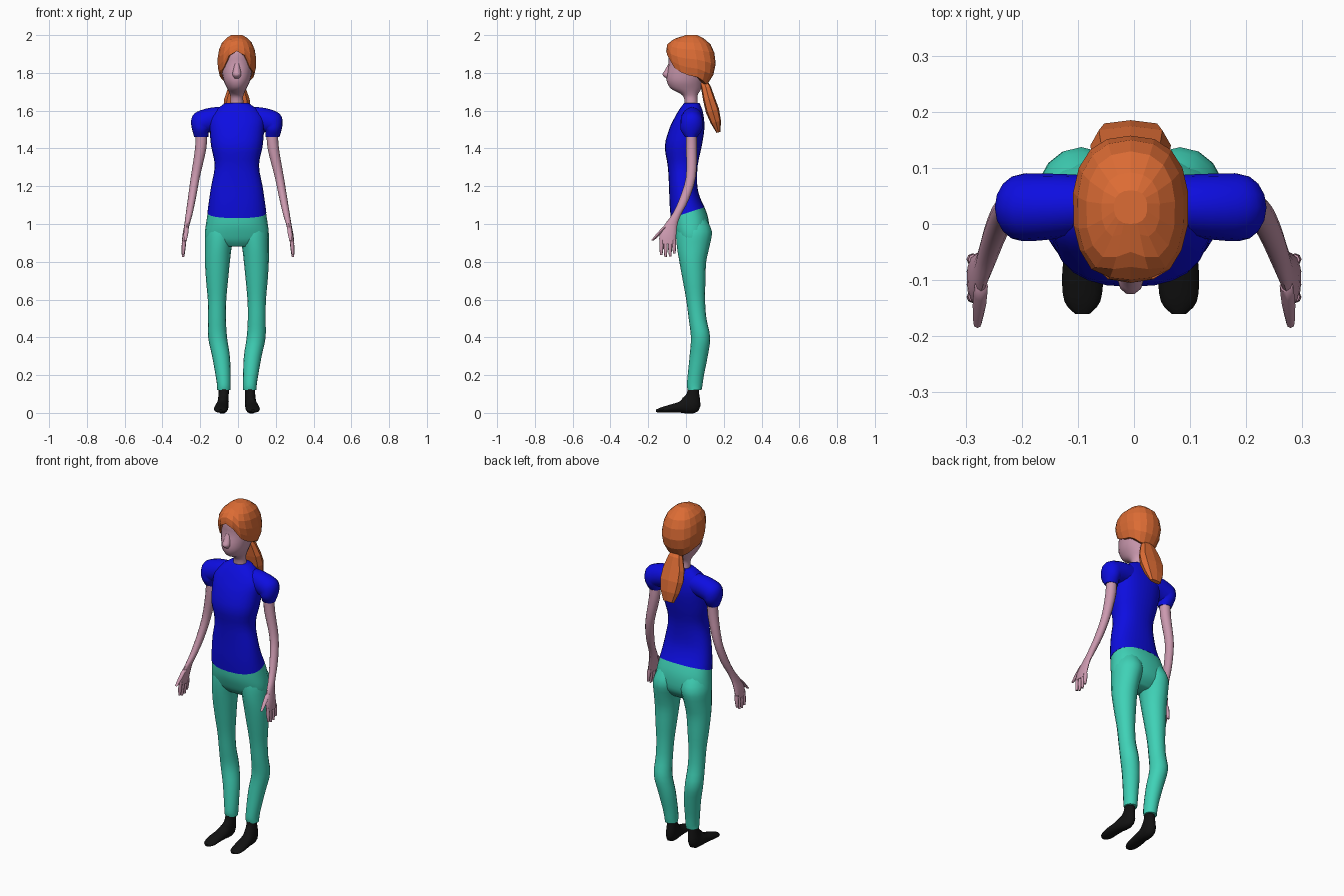
import bpy, bmesh, math
from mathutils import Vector, Euler

CX = -0.006  # body centre line


def material(name, rgb):
    m = bpy.data.materials.new(name)
    m.diffuse_color = (*rgb, 1)
    return m


SKIN = material("skin_pink", (0.60, 0.32, 0.43))
BLUE = material("shirt_blue", (0.004, 0.004, 0.75))
TEAL = material("trouser_teal", (0.05, 0.64, 0.47))
HAIR = material("hair_orange", (0.72, 0.15, 0.035))
BLACK = material("shoe_black", (0.006, 0.006, 0.006))


def spow(v, e):
    return math.copysign(abs(v) ** e, v)


def spline(rows, steps):
    """Smoothly interpolate rows of numbers."""
    out = []
    for i in range(len(rows) - 1):
        p = [rows[max(0, min(len(rows) - 1, i + k))] for k in (-1, 0, 1, 2)]
        for j in range(steps):
            t = j / steps
            out.append([0.5 * (2 * b + (c - a) * t + (2 * a - 5 * b + 4 * c - d) * t * t
                               + (3 * b - a - 3 * c + d) * t ** 3) for a, b, c, d in zip(*p)])
    return out + [list(rows[-1])]


def skin_rings(name, rings, mat, smooth=True):
    """Bridge equal-sized point rings into a closed object."""
    bm = bmesh.new()
    vr = [[bm.verts.new(p) for p in r] for r in rings]
    n = len(vr[0])
    for a, b in zip(vr, vr[1:]):
        for i in range(n):
            bm.faces.new((a[i], a[(i + 1) % n], b[(i + 1) % n], b[i]))
    bm.faces.new(vr[0])
    bm.faces.new(vr[-1])
    bmesh.ops.recalc_face_normals(bm, faces=bm.faces)
    me = bpy.data.meshes.new(name)
    bm.to_mesh(me)
    bm.free()
    me.materials.append(mat)
    ob = bpy.data.objects.new(name, me)
    bpy.context.collection.objects.link(ob)
    if smooth:
        bpy.ops.object.select_all(action='DESELECT')
        ob.select_set(True)
        bpy.context.view_layer.objects.active = ob
        bpy.ops.object.shade_smooth_by_angle(angle=math.radians(50))
    return ob


def loft(name, rows, mat, n=16, steps=3, e=1.0, s=1, cx=lambda z: CX, smooth=True):
    """Rows are x, y, z, radius a, radius b, pitch, roll (degrees)."""
    rows = [tuple(r) + (0,) * (7 - len(r)) for r in rows]
    rings = []
    for x, y, z, a, b, pitch, roll in spline(rows, steps):
        rot = Euler((math.radians(pitch), math.radians(roll), 0)).to_matrix()
        ring = []
        for i in range(n):
            t = math.tau * i / n
            p = rot @ Vector((a * spow(math.cos(t), e), b * spow(math.sin(t), e), 0))
            ring.append((s * (x + p.x) + cx(z), y + p.y, z + p.z))
        rings.append(ring)
    return skin_rings(name, rings, mat, smooth)


def stack(rows):
    """Turn z, half width, front y, back y, pitch into loft rows."""
    return [(0, (r[2] + r[3]) / 2, r[0], r[1], (r[3] - r[2]) / 2, *r[4:]) for r in rows]


# Shirt body with a hem that rises towards the back
loft("shirt_body", stack([
    (1.06, .156, -.085, .103, 18), (1.12, .148, -.088, .078, 10), (1.20, .136, -.09, .06, 0),
    (1.31, .117, -.097, .062, 0), (1.41, .136, -.112, .083, 0), (1.50, .144, -.09, .097, 0),
    (1.56, .145, -.062, .095, 0), (1.605, .11, -.036, .086, 0), (1.64, .062, -.01, .072, 0)]),
    BLUE, n=24, e=.85)

# Trouser seat
loft("trouser_seat", stack([
    (1.062, .154, -.083, .102, 18), (1.01, .162, -.076, .12, 10), (.95, .169, -.062, .122, 0),
    (.91, .160, -.045, .105, 0), (.88, .10, -.02, .075, 0)]), TEAL, n=24, e=.85)

# Head, neck and nose
loft("head", stack([
    (1.61, .04, -.005, .065), (1.665, .033, -.01, .06), (1.69, .038, -.03, .065),
    (1.715, .05, -.078, .08), (1.75, .067, -.1, .09), (1.79, .077, -.103, .105),
    (1.85, .086, -.092, .12), (1.92, .083, -.09, .12), (1.97, .05, -.04, .08)]), SKIN, n=20)
loft("nose", [(0, -.085, 1.85, .012, .008), (0, -.092, 1.815, .02, .02),
              (0, -.1, 1.79, .023, .026), (0, -.092, 1.77, .014, .012)], SKIN, n=10)

# Hair cap: faceted shell whose lower edge frames the face
PROFILE = [(1.72, .06, -.03, .095), (1.75, .078, -.05, .125), (1.80, .098, -.075, .15),
           (1.85, .105, -.095, .158), (1.90, .102, -.107, .153), (1.95, .088, -.1, .132),
           (1.98, .064, -.065, .1), (2.0, .03, 0, .06)]
EDGE = [(0, 1.915), (22, 1.89), (42, 1.82), (75, 1.79), (105, 1.775), (135, 1.745), (180, 1.735)]


def lerp_table(table, v):
    for a, b in zip(table, table[1:]):
        if v <= b[0]:
            k = max(0, (v - a[0]) / (b[0] - a[0]))
            return [p + (q - p) * k for p, q in zip(a, b)]
    return table[-1]


def hair_point(deg, z, shrink=1.0):
    _, w, f, b = lerp_table(PROFILE, z)
    t = math.radians(deg)
    return (CX + shrink * w * spow(math.sin(t), .85),
            (f + b) / 2 - shrink * (b - f) / 2 * spow(math.cos(t), .85), z)


angles = [360 * i / 18 for i in range(18)]
edges = [lerp_table(EDGE, min(a, 360 - a))[1] for a in angles]
rings = [[hair_point(a, z0, .84) for a, z0 in zip(angles, edges)]]
for k in (0, .2, .42, .65, .82, .94, 1):
    rings.append([hair_point(a, z0 + (2.0 - z0) * k) for a, z0 in zip(angles, edges)])
skin_rings("hair_cap", rings, HAIR, smooth=False)

# Ponytail
loft("ponytail", [
    (0, .09, 1.76, .025, .018, 15), (0, .105, 1.725, .045, .026, 15), (0, .122, 1.66, .068, .032, 15),
    (0, .14, 1.60, .072, .036, 15), (0, .158, 1.54, .06, .028, 15), (0, .172, 1.485, .035, .011, 15)],
    HAIR, n=8, steps=1, e=.7, smooth=False)


def arm_cx(z):
    """The hands are centred slightly apart from the shoulders."""
    return CX * max(0, min(1, (z - .95) / .5))


def digit(name, a, b, r, s):
    mid = [(p + q) / 2 for p, q in zip(a, b)]
    loft(name, [(*a, r, r), (*mid, r, r), (*b, r * .6, r * .6)], SKIN, n=8, steps=2, s=s, cx=arm_cx)


for s, side in ((-1, "left"), (1, "right")):
    # Puffed sleeve
    loft(side + "_sleeve", [
        (.05, .035, 1.56, .06, .05, 0, -90), (.12, .032, 1.555, .063, .057, 0, -90),
        (.17, .03, 1.543, .063, .06, 0, -70), (.19, .03, 1.53, .061, .06, 0, -40),
        (.194, .028, 1.497, .045, .056, 0, -10), (.188, .027, 1.46, .037, .032, 0, 0)],
        BLUE, s=s)
    # Arm and palm
    loft(side + "_arm", [
        (.188, .028, 1.49, .03, .028), (.192, .029, 1.40, .03, .029), (.222, .026, 1.25, .024, .026),
        (.243, -.01, 1.13, .021, .026), (.258, -.05, 1.05, .018, .024), (.27, -.08, .995, .014, .034),
        (.281, -.096, .94, .013, .044), (.287, -.098, .895, .011, .042)], SKIN, n=12, s=s, cx=arm_cx)
    # Fingers and thumb
    for i, (y, tip) in enumerate(((-.131, .835), (-.108, .826), (-.084, .829), (-.062, .845))):
        digit(f"{side}_finger_{i + 1}", (.285, y * .95 - .005, .915), (.291, y, tip), .0105, s)
    digit(side + "_thumb", (.272, -.11, .985), (.279, -.178, .912), .012, s)
    # Trouser leg
    loft(side + "_trouser_leg", [
        (.08, .03, 1.03, .065, .075), (.088, .042, .96, .08, .095), (.098, .038, .88, .071, .086),
        (.103, .036, .80, .066, .071), (.105, .043, .70, .058, .06), (.105, .051, .60, .049, .05),
        (.105, .061, .50, .047, .047), (.102, .077, .40, .05, .051), (.084, .067, .30, .047, .048),
        (.073, .052, .20, .040, .043), (.069, .046, .145, .036, .041), (.069, .046, .12, .036, .036)],
        TEAL, n=16, s=s)
    # Foot
    loft(side + "_shoe", [
        (.068, .04, .15, .028, .03), (.07, .037, .10, .027, .034, -5), (.074, .024, .045, .031, .056, -40),
        (.08, -.03, .031, .035, .031, -85), (.085, -.09, .022, .037, .021, -90),
        (.086, -.138, .014, .032, .013, -90), (.086, -.16, .011, .013, .006, -90)],
        BLACK, n=14, s=s)
